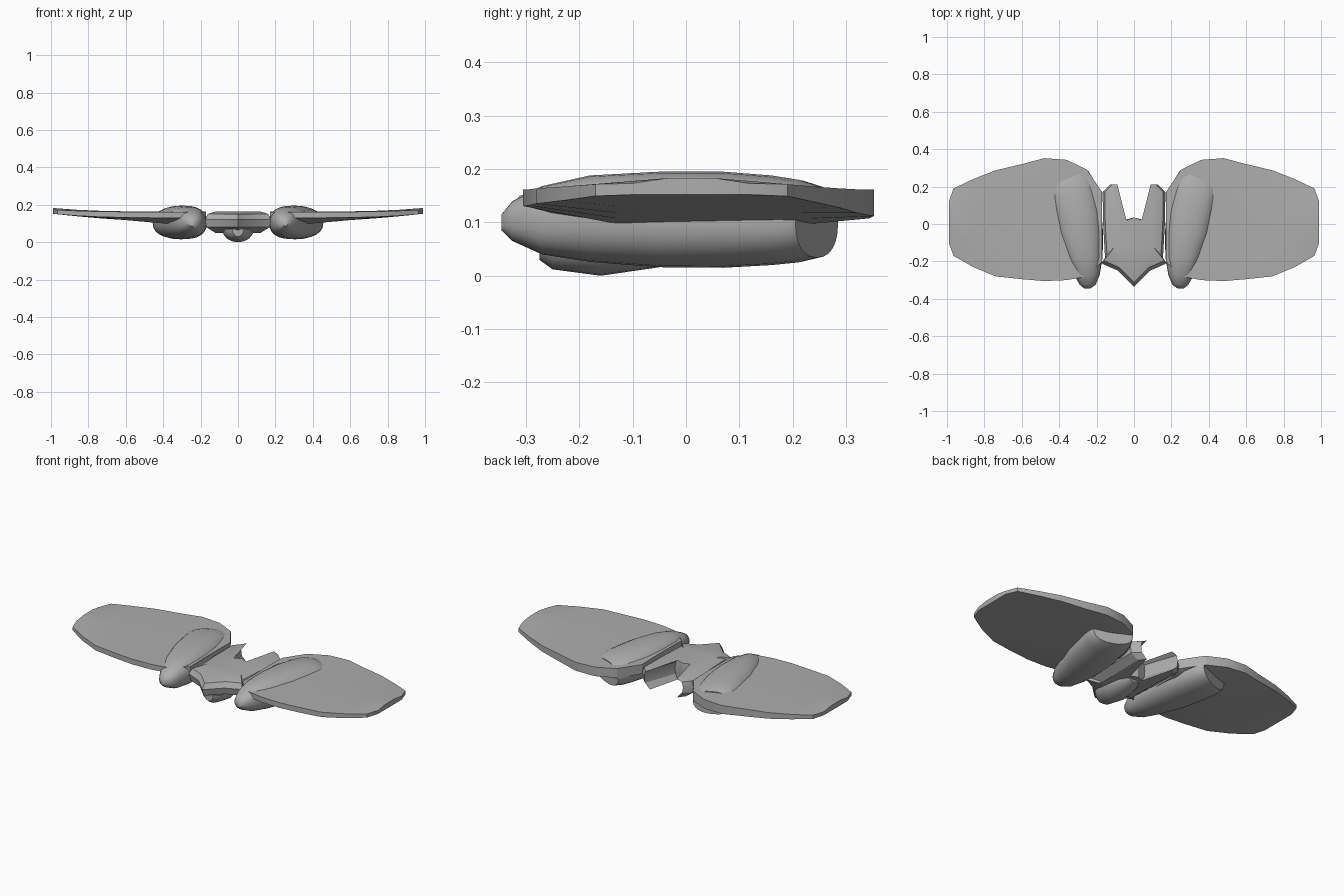
import bpy, bmesh, math

cube = bpy.data.objects.get("Cube")
if cube:
    bpy.data.objects.remove(cube, do_unlink=True)

grey = bpy.data.materials.new("hull_grey")
grey.use_nodes = True
grey.diffuse_color = (0.42, 0.42, 0.42, 1)
grey.node_tree.nodes["Principled BSDF"].inputs["Base Color"].default_value = (0.42, 0.42, 0.42, 1)


def loft(name, rings, angle):
    """Skin equal-length rings of points, cap both ends."""
    bm = bmesh.new()
    loops = [[bm.verts.new(p) for p in ring] for ring in rings]
    n = len(loops[0])
    for a, b in zip(loops, loops[1:]):
        for i in range(n):
            j = (i + 1) % n
            bm.faces.new((a[i], a[j], b[j], b[i]))
    bm.faces.new(loops[0][::-1])
    bm.faces.new(loops[-1])
    bmesh.ops.recalc_face_normals(bm, faces=bm.faces)
    mesh = bpy.data.meshes.new(name)
    bm.to_mesh(mesh)
    bm.free()
    obj = bpy.data.objects.new(name, mesh)
    bpy.context.collection.objects.link(obj)
    mesh.materials.append(grey)
    bpy.ops.object.select_all(action='DESELECT')
    obj.select_set(True)
    bpy.context.view_layer.objects.active = obj
    bpy.ops.object.shade_smooth_by_angle(angle=math.radians(angle))
    return obj


def wing_ring(side, x, y0, y1):
    """Thin section: upright front and rear edges, belly thinning to the tip."""
    t = (x - 0.17) / 0.82
    belly = 0.08 + 0.072 * t
    edge = 0.13 + 0.022 * t ** 4
    rear = 0.105 + 0.047 * t ** 2
    crown = 0.163 + 0.02 * t ** 4
    rim = 0.161 + 0.012 * t ** 4
    w = y1 - y0
    pts = [(y0, edge), (y0, rim), (y0 + w * 0.3, crown), (y0 + w * 0.7, crown),
           (y1, rim), (y1, rear), (y1 - w * 0.18, belly), (y0 + w * 0.27, belly)]
    return [(side * x, y, z) for y, z in pts]


# Stations: x, front edge, rear edge
WING = [(0.17, -0.2, 0.17), (0.25, -0.28, 0.29), (0.36, -0.3, 0.343), (0.48, -0.305, 0.352),
        (0.6, -0.295, 0.32), (0.74, -0.28, 0.287), (0.86, -0.23, 0.24),
        (0.965, -0.17, 0.19), (0.99, -0.1, 0.12)]

# Stations: y, inner x, outer x, bottom z, top z, sweep of the section
POD = [(-0.346, 0.235, 0.265, 0.085, 0.115, 0), (-0.325, 0.205, 0.29, 0.065, 0.14, 0),
       (-0.27, 0.183, 0.322, 0.04, 0.168, 0), (-0.18, 0.168, 0.362, 0.026, 0.188, 0),
       (-0.05, 0.165, 0.41, 0.016, 0.195, 0), (0.07, 0.175, 0.436, 0.015, 0.195, 0),
       (0.16, 0.2, 0.452, 0.02, 0.188, 0.04), (0.21, 0.22, 0.456, 0.025, 0.18, 0.07),
       (0.245, 0.245, 0.45, 0.034, 0.168, 0.08)]


def pod_ring(side, y, x0, x1, z0, z1, sweep, n=24):
    ring = []
    for i in range(n):
        a = math.tau * i / n
        c, s = math.cos(a), math.sin(a)
        u = math.copysign(abs(c) ** 0.85, c)
        v = math.copysign(abs(s) ** 0.85, s)
        ring.append((side * ((x0 + x1) / 2 + u * (x1 - x0) / 2), y - u * sweep / 2,
                     (z0 + z1) / 2 + v * (z1 - z0) / 2))
    return ring


for side, label in ((1, "left"), (-1, "right")):
    loft(label + "_wing", [wing_ring(side, *s) for s in WING], 25)
    loft(label + "_pod", [pod_ring(side, *s) for s in POD], 40)

# Centre body: half outline from nose to rear notch, with cheek barbs and rear horns
HALF = [(0, -0.335), (0.085, -0.25), (0.175, -0.21), (0.155, -0.18), (0.165, 0.0),
        (0.168, 0.17), (0.127, 0.21), (0.058, 0.02), (0, 0.035)]
outline = HALF + [(-x, y) for x, y in HALF[-2:0:-1]]


def body_ring(z, k):
    return [(x * k, y * k if y < 0 else y, z) for x, y in outline]


loft("centre_body", [body_ring(0.05, 0.7), body_ring(0.08, 0.96), body_ring(0.12, 1.0),
                     body_ring(0.15, 0.93), body_ring(0.163, 0.7)], 25)

# Keel under the nose
keel = []
for y, r, z0 in ((-0.275, 0.03, 0.03), (-0.25, 0.06, 0.012), (-0.16, 0.085, 0.0),
                 (-0.05, 0.07, 0.016), (0.0, 0.04, 0.035)):
    keel.append([(r * math.cos(math.pi * i / 12), y, 0.07 - (0.07 - z0) * math.sin(math.pi * i / 12))
                 for i in range(13)])
loft("keel", keel, 40)
